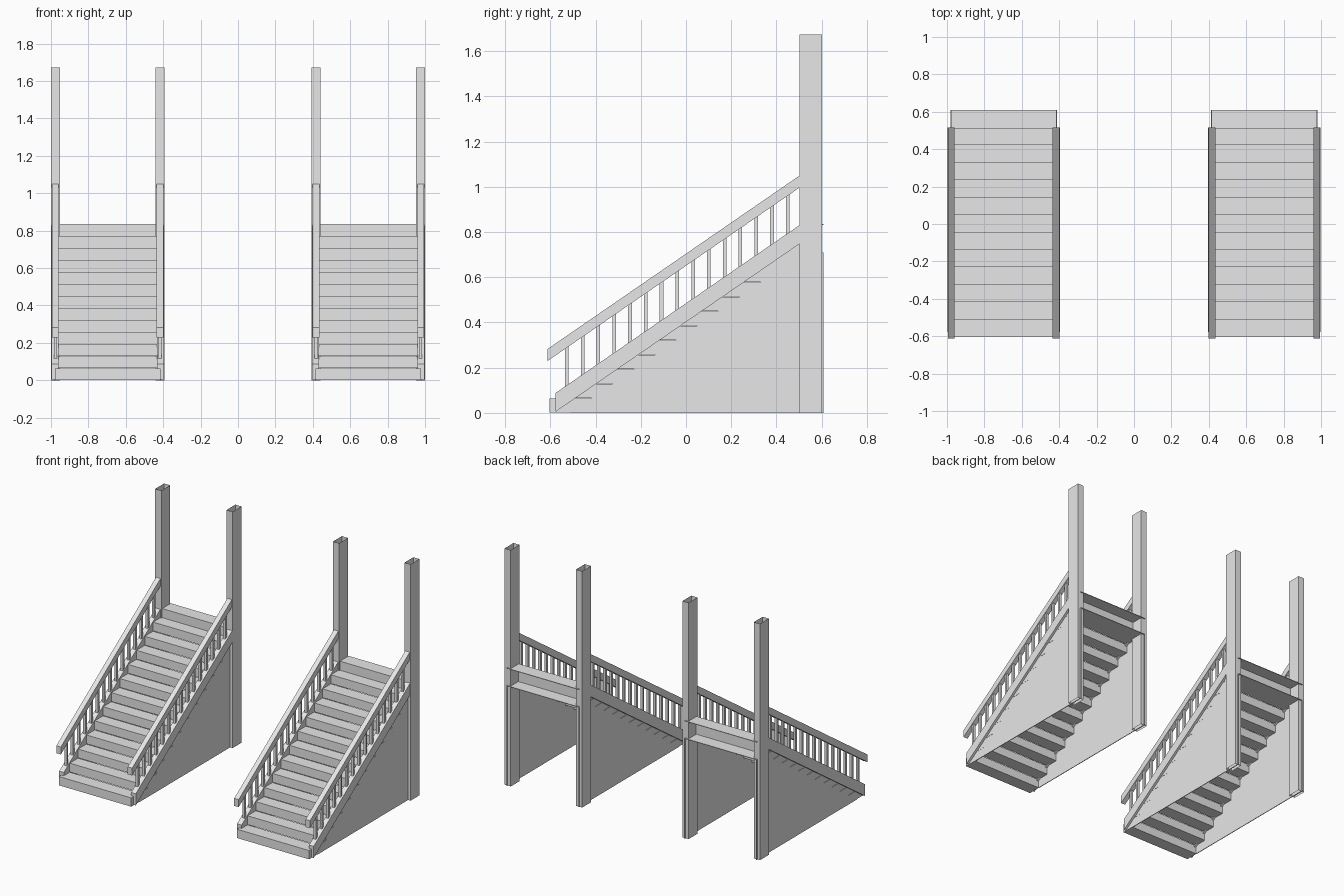
import bpy
import bmesh

if "Cube" in bpy.data.objects:
    bpy.data.objects.remove(bpy.data.objects["Cube"])

grey = bpy.data.materials.new("plain_grey")
grey.use_nodes = True
grey.diffuse_color = (0.8, 0.8, 0.8, 1)
grey.node_tree.nodes["Principled BSDF"].inputs["Base Color"].default_value = (0.8, 0.8, 0.8, 1)

STEPS = 13
RUN, RISE = 0.0933, 0.0642
FRONT = -0.604
BACK = FRONT + STEPS * RUN
SLOPE = RISE / RUN
RAIL_END = 0.515


def add_prism(bm, profile, x0, x1, caps=True):
    """Extrude a (y, z) profile along x."""
    rings = [[bm.verts.new((x, y, z)) for y, z in profile] for x in (x0, x1)]
    n = len(profile)
    for i in range(n):
        j = (i + 1) % n
        bm.faces.new((rings[0][i], rings[0][j], rings[1][j], rings[1][i]))
    if caps:
        bm.faces.new(rings[0])
        bm.faces.new(rings[1])


def rect(y0, y1, z0, z1):
    return [(y0, z0), (y1, z0), (y1, z1), (y0, z1)]


def sloped(y0, y1, bottom, top):
    """Parallelogram with vertical ends; bottom and top are functions of y."""
    return [(y0, bottom(y0)), (y1, bottom(y1)), (y1, top(y1)), (y0, top(y0))]


def finish(bm, name):
    bmesh.ops.recalc_face_normals(bm, faces=bm.faces)
    mesh = bpy.data.meshes.new(name)
    bm.to_mesh(mesh)
    bm.free()
    mesh.materials.append(grey)
    bpy.context.collection.objects.link(bpy.data.objects.new(name, mesh))


def line(height):
    """Line parallel to the stairs, given its height at y = 0."""
    return lambda y: height + SLOPE * y


rail_low, rail_high = line(0.651), line(0.704)
stringer_low, stringer_high = line(0.402), line(0.485)


def build_flight(label, cx):
    # Steps, with an open-backed landing at the top
    bm = bmesh.new()
    half = 0.283
    for i in range(STEPS - 1):
        y, z = FRONT + i * RUN, i * RISE
        add_prism(bm, rect(y, y + RUN, z + 0.002, z + RISE), cx - half, cx + half)
    y, top = BACK - RUN, STEPS * RISE
    add_prism(bm, rect(y - 0.004, y, top - RISE, top), cx - half, cx + half)
    add_prism(bm, rect(y, BACK, top - 0.004, top), cx - half, cx + half)
    under = top - 2 * RISE
    add_prism(bm, rect(y, BACK, under, under + 0.004), cx - half, cx + half)
    finish(bm, label + "_steps")

    # Stepped panels closing the sides
    outline = [(BACK, 0), (FRONT + RUN, 0)]
    for i in range(1, STEPS - 1):
        outline += [(FRONT + i * RUN, i * RISE), (FRONT + (i + 1) * RUN, i * RISE)]
    outline[-1] = (BACK, under)
    bm = bmesh.new()
    for s in (-1, 1):
        add_prism(bm, outline, cx + s * 0.279, cx + s * 0.284)
    finish(bm, label + "_side_panels")

    # Stringers, handrails and balusters on both sides
    bm = bmesh.new()
    for s in (-1, 1):
        add_prism(bm, sloped(-0.577, RAIL_END, stringer_low, stringer_high),
                  cx + s * 0.264, cx + s * 0.3)
    finish(bm, label + "_stringers")

    bm = bmesh.new()
    for s in (-1, 1):
        add_prism(bm, sloped(-0.613, RAIL_END, rail_low, rail_high),
                  cx + s * 0.262, cx + s * 0.297)
    finish(bm, label + "_handrails")

    bm = bmesh.new()
    for s in (-1, 1):
        for i in range(15):
            y = -0.527 + 0.0698 * i
            add_prism(bm, sloped(y - 0.008, y + 0.008, stringer_high, rail_low),
                      cx + s * 0.27, cx + s * 0.288)
    finish(bm, label + "_balusters")

    # Hollow posts, open at both ends
    bm = bmesh.new()
    for s in (-1, 1):
        x0, x1 = cx + s * 0.2555, cx + s * 0.3035
        corners = [(x0, 0.502), (x1, 0.502), (x1, 0.601), (x0, 0.601)]
        rings = [[bm.verts.new((x, y, z)) for x, y in corners] for z in (0, 1.673)]
        for i in range(4):
            j = (i + 1) % 4
            bm.faces.new((rings[0][i], rings[0][j], rings[1][j], rings[1][i]))
    finish(bm, label + "_posts")


for label, cx in (("right", -0.6965), ("left", 0.6965)):
    build_flight(label, cx)
